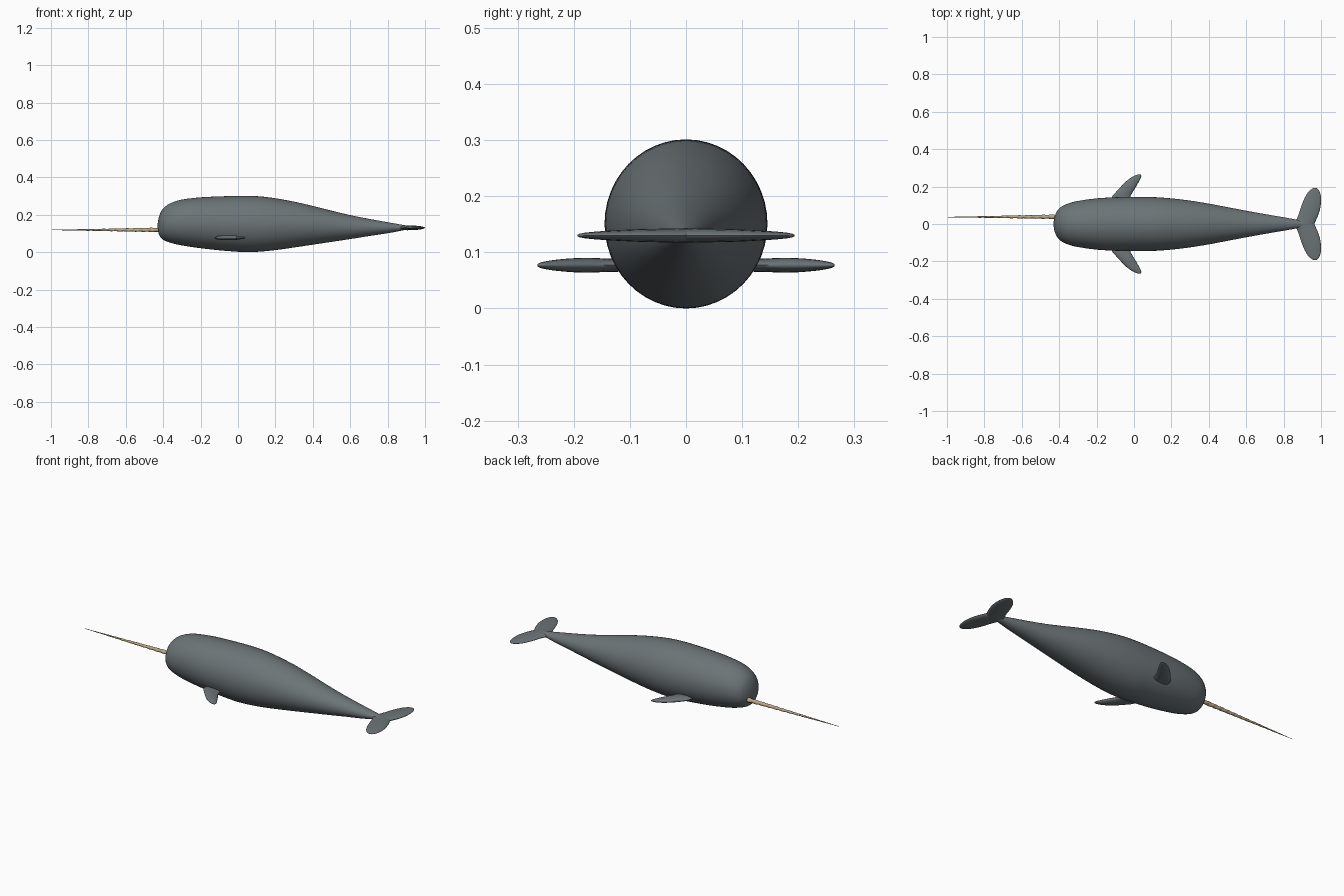
import bpy, bmesh, math

if "Cube" in bpy.data.objects:
    bpy.data.objects.remove(bpy.data.objects["Cube"])


def material(name, rgb):
    m = bpy.data.materials.new(name)
    m.diffuse_color = (*rgb, 1)
    m.use_nodes = True
    m.node_tree.nodes["Principled BSDF"].inputs["Base Color"].default_value = m.diffuse_color
    return m


skin = material("slate grey skin", (0.15, 0.175, 0.185))
ivory = material("ivory", (0.50, 0.40, 0.24))


def smooth_path(pts, n):
    """Catmull-Rom interpolation through tuples of any length."""
    out = []
    for i in range(len(pts) - 1):
        a, b, c, d = (pts[max(0, min(len(pts) - 1, i + k))] for k in (-1, 0, 1, 2))
        for s in range(n):
            t = s / n
            out.append(tuple(
                0.5 * (2 * q + (r - p) * t + (2 * p - 5 * q + 4 * r - u) * t * t
                       + (3 * q - p - 3 * r + u) * t ** 3)
                for p, q, r, u in zip(a, b, c, d)))
    out.append(pts[-1])
    return out


def loft(name, rings, start, end, mat, angle=60):
    """Skin a list of closed rings, closing both ends to a point."""
    bm = bmesh.new()
    loops = [[bm.verts.new(p) for p in ring] for ring in rings]
    n = len(loops[0])
    for a, b in zip(loops, loops[1:]):
        for i in range(n):
            bm.faces.new((a[i], a[(i + 1) % n], b[(i + 1) % n], b[i]))
    for loop, tip in ((loops[0], start), (loops[-1], end)):
        v = bm.verts.new(tip)
        for i in range(n):
            bm.faces.new((loop[i], loop[(i + 1) % n], v))
    bmesh.ops.recalc_face_normals(bm, faces=bm.faces)
    me = bpy.data.meshes.new(name)
    bm.to_mesh(me)
    bm.free()
    me.materials.append(mat)
    ob = bpy.data.objects.new(name, me)
    bpy.context.collection.objects.link(ob)
    bpy.ops.object.select_all(action='DESELECT')
    ob.select_set(True)
    bpy.context.view_layer.objects.active = ob
    bpy.ops.object.shade_smooth_by_angle(angle=math.radians(angle))
    return ob


def angles(n):
    return [2 * math.pi * i / n for i in range(n)]


# Body: x, bottom z, top z, half width
body_stations = [
    (-0.428, 0.115, 0.163, 0.025), (-0.420, 0.088, 0.198, 0.052),
    (-0.400, 0.066, 0.234, 0.083), (-0.360, 0.050, 0.262, 0.107),
    (-0.300, 0.036, 0.281, 0.123), (-0.200, 0.021, 0.293, 0.137),
    (-0.100, 0.010, 0.298, 0.143), (0.000, 0.002, 0.301, 0.145),
    (0.050, 0.000, 0.301, 0.145), (0.120, 0.003, 0.298, 0.143),
    (0.200, 0.011, 0.288, 0.137), (0.300, 0.025, 0.270, 0.125),
    (0.400, 0.040, 0.247, 0.109), (0.500, 0.055, 0.222, 0.090),
    (0.600, 0.070, 0.198, 0.071), (0.700, 0.086, 0.178, 0.053),
    (0.800, 0.101, 0.160, 0.036), (0.880, 0.116, 0.146, 0.021),
    (0.930, 0.125, 0.138, 0.009)]
rings = [[(x, w * math.cos(a), (lo + hi) / 2 + (hi - lo) / 2 * math.sin(a))
          for a in angles(48)]
         for x, lo, hi, w in smooth_path(body_stations, 3)]
loft("body", rings, (-0.431, 0, 0.139), (0.940, 0, 0.131), skin)


# Fins: stations of y, leading x, trailing x, half thickness
def fin_pair(name, stations, z):
    path = smooth_path(stations, 3)
    for side, label in ((-1, "right"), (1, "left")):
        rings = [[((f + b) / 2 + (b - f) / 2 * math.cos(a), side * y,
                   z + t * math.sin(a)) for a in angles(20)]
                 for y, f, b, t in path]
        ends = [((s[1] + s[2]) / 2, side * s[0], z) for s in (stations[0], stations[-1])]
        loft(f"{label}_{name}", rings, ends[0], ends[1], skin)


fin_pair("flipper", [
    (0.09, -0.125, -0.030, 0.011), (0.14, -0.120, -0.022, 0.012),
    (0.17, -0.097, -0.007, 0.013), (0.20, -0.070, 0.011, 0.0125),
    (0.23, -0.040, 0.028, 0.010), (0.25, -0.012, 0.038, 0.007),
    (0.26, 0.006, 0.039, 0.0045), (0.265, 0.022, 0.034, 0.002)], 0.077)

fin_pair("tail_fluke", [
    (0.00, 0.850, 0.964, 0.013), (0.02, 0.866, 0.973, 0.0125),
    (0.05, 0.880, 0.986, 0.012), (0.09, 0.893, 0.997, 0.011),
    (0.13, 0.908, 1.000, 0.009), (0.16, 0.924, 0.997, 0.007),
    (0.18, 0.940, 0.989, 0.005), (0.19, 0.955, 0.980, 0.003),
    (0.193, 0.963, 0.973, 0.0015)], 0.130)

# Tusk: tapered rod with a spiral groove, set left of centre
rings = []
for i in range(121):
    t = i / 120
    r = 0.0112 * (1 - t) + 0.0008
    ring = []
    for a in angles(16):
        rr = r * (1 + 0.10 * math.cos(2 * a - 2 * math.pi * 14 * t))
        ring.append((-0.40 - 0.597 * t, 0.039 - 0.002 * t + rr * math.cos(a),
                     0.119 + rr * math.sin(a)))
    rings.append(ring)
loft("tusk", rings, (-0.40, 0.039, 0.119), (-1.0, 0.037, 0.119), ivory)
